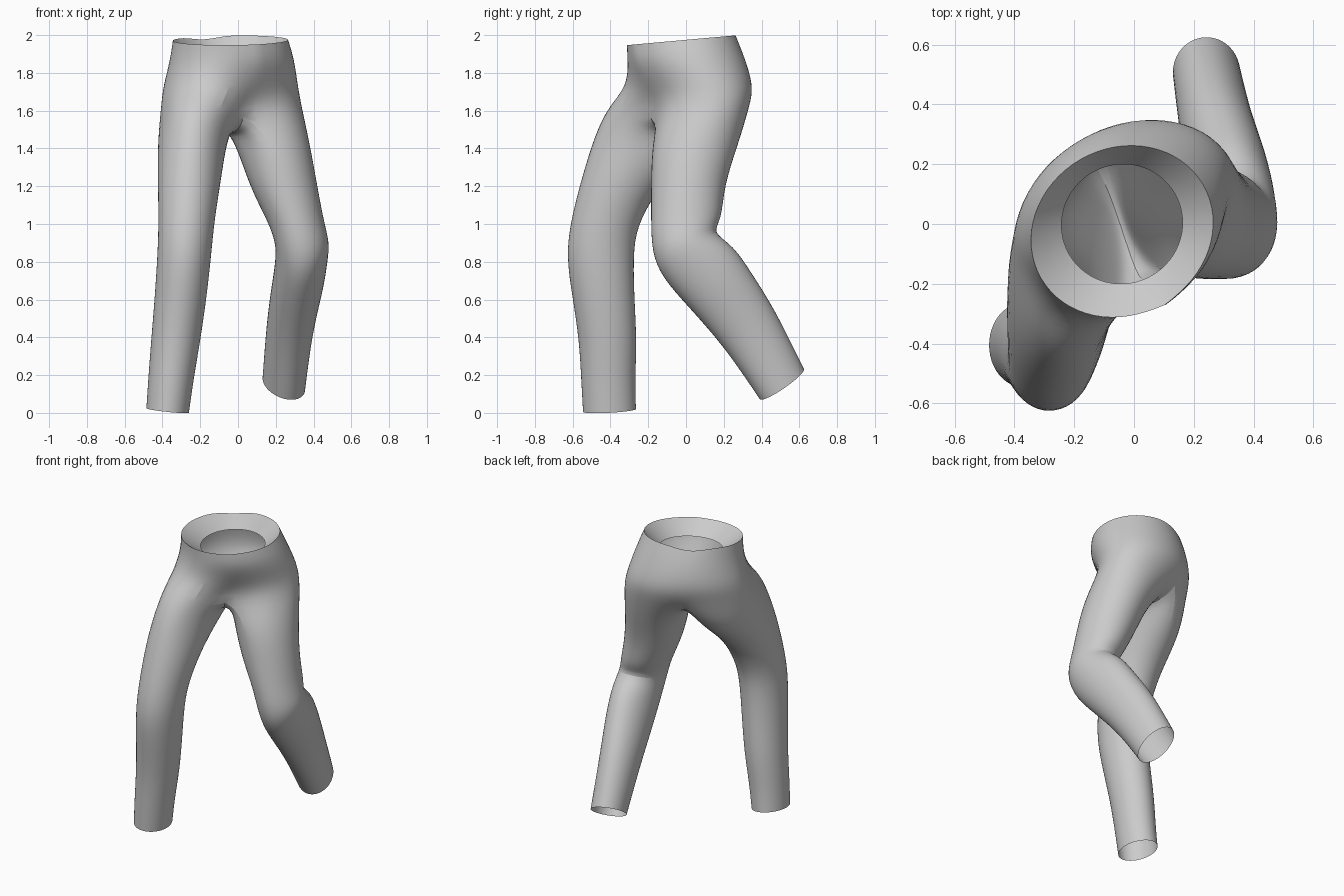
import bpy, bmesh
from math import sin, cos, pi, radians
from mathutils import Vector

cube = bpy.data.objects.get("Cube")
if cube:
    bpy.data.objects.remove(cube)

YAW = radians(30)                       # the hips turn with the stride
FORWARD = Vector((sin(YAW), -cos(YAW), 0))
RIGHT = Vector((-cos(YAW), -sin(YAW), 0))
HIP_N, LEG_N = 16, 12
bm = bmesh.new()
crease = bm.edges.layers.float.new("crease_edge")


def hip_ring(cx, cy, z, side, depth, slope=0.0, bulge=0.0):
    """Ellipse around the hips; bulge pushes the raised right thigh forward."""
    ring = []
    for i in range(HIP_N):
        t = 2 * pi * i / HIP_N
        p = Vector((cx, cy, z)) + 1.02 * (FORWARD * depth * cos(t) + RIGHT * side * sin(t))
        if 0 < t < pi / 2:
            p += Vector((-0.3, -1, 0)) * bulge * sin(2 * t)
        p.z += slope * p.y
        ring.append(bm.verts.new(p))
    return ring


def leg_ring(inward, x0, x1, front, back, tilt):
    """Ellipse across a leg, from its x range and its front and back (y, z) points."""
    f, b = Vector((0, *front)), Vector((0, *back))
    centre = (f + b) / 2 + Vector(((x0 + x1) / 2, 0, 0))
    half = Vector((inward * (x1 - x0) / 2, 0, inward * tilt))
    ring = []
    for j in range(LEG_N):
        a = 2 * pi * (j - 10) / LEG_N - inward * YAW
        ring.append(bm.verts.new(centre + 1.045 * (half * cos(a) + (f - b) / 2 * sin(a))))
    return ring


def bridge(upper, lower):
    n = len(upper)
    for i in range(n):
        k = (i + 1) % n
        bm.faces.new((upper[i], upper[k], lower[k], lower[i]))


# Hips, from the lip inside the waist down to the crotch
hips = [
    hip_ring(-0.04, 0.0, 1.88, 0.205, 0.20, 0.08),
    hip_ring(-0.04, -0.025, 1.975, 0.315, 0.28, 0.09),
    hip_ring(-0.03, 0.0, 1.87, 0.34, 0.30, 0.05),
    hip_ring(-0.04, 0.05, 1.73, 0.38, 0.285, 0.0, 0.06),
    hip_ring(-0.035, 0.035, 1.62, 0.405, 0.26, 0.0, 0.16),
]
for upper, lower in zip(hips, hips[1:]):
    bridge(upper, lower)
half = HIP_N // 2
hips[1][half].co.z -= 0.025             # dip at the back of the waist
split = hips[-1]
split[0].co = (0.01, -0.165, 1.575)
split[half].co = (-0.15, 0.26, 1.61)
crotch = [bm.verts.new(p) for p in
          ((-0.09, 0.15, 1.54), (-0.05, 0.02, 1.50), (-0.02, -0.09, 1.52))]

# Legs: x range, front (y, z), back (y, z), sideways tilt
right_leg = [
    (-0.425, -0.06, (-0.48, 1.48), (0.10, 1.40), 0),
    (-0.425, -0.09, (-0.55, 1.25), (-0.13, 1.22), 0),
    (-0.42, -0.125, (-0.61, 1.02), (-0.245, 1.02), 0),
    (-0.425, -0.14, (-0.635, 0.83), (-0.28, 0.88), 0),
    (-0.44, -0.165, (-0.60, 0.61), (-0.275, 0.63), 0),
    (-0.46, -0.20, (-0.565, 0.38), (-0.26, 0.38), 0),
    (-0.475, -0.235, (-0.555, 0.18), (-0.27, 0.18), 0),
    (-0.485, -0.26, (-0.545, 0.005), (-0.265, 0.02), -0.012),
]
left_leg = [
    (-0.01, 0.38, (-0.18, 1.43), (0.275, 1.42), 0),
    (0.06, 0.42, (-0.185, 1.2), (0.20, 1.2), 0),
    (0.16, 0.455, (-0.185, 1.0), (0.19, 1.02), 0),
    (0.20, 0.485, (-0.18, 0.85), (0.135, 0.955), 0),
    (0.20, 0.475, (-0.13, 0.72), (0.25, 0.89), 0),
    (0.175, 0.45, (0.01, 0.565), (0.35, 0.735), 0),
    (0.15, 0.395, (0.20, 0.355), (0.47, 0.55), -0.01),
    (0.13, 0.355, (0.39, 0.075), (0.625, 0.23), -0.03),
]
right_top = split[:half + 1] + crotch
left_top = [split[-i % HIP_N] for i in range(half + 1)] + crotch
for inward, top, rows in ((1, right_top, right_leg), (-1, left_top, left_leg)):
    previous = top
    for row in rows:
        ring = leg_ring(inward, *row)
        bridge(previous, ring)
        previous = ring

# Crisp waist edge and a soft fold down the fly
for i in range(HIP_N):
    bm.edges.get((hips[1][i], hips[1][(i + 1) % HIP_N]))[crease] = 1.0
for upper, lower in zip(hips[1:], hips[2:]):
    bm.edges.get((upper[0], lower[0]))[crease] = 0.5

bmesh.ops.recalc_face_normals(bm, faces=bm.faces)
mesh = bpy.data.meshes.new("trousers")
bm.to_mesh(mesh)
bm.free()
trousers = bpy.data.objects.new("trousers", mesh)
bpy.context.collection.objects.link(trousers)

# Plain grey cloth
cloth = bpy.data.materials.new("grey_cloth")
cloth.use_nodes = True
colour = (0.6, 0.6, 0.6, 1)
cloth.diffuse_color = colour
cloth.node_tree.nodes["Principled BSDF"].inputs["Base Color"].default_value = colour
mesh.materials.append(cloth)

smooth = trousers.modifiers.new("smooth_cloth", 'SUBSURF')
smooth.levels = smooth.render_levels = 2
bpy.context.view_layer.objects.active = trousers
trousers.select_set(True)
bpy.ops.object.shade_smooth_by_angle(angle=radians(50))
